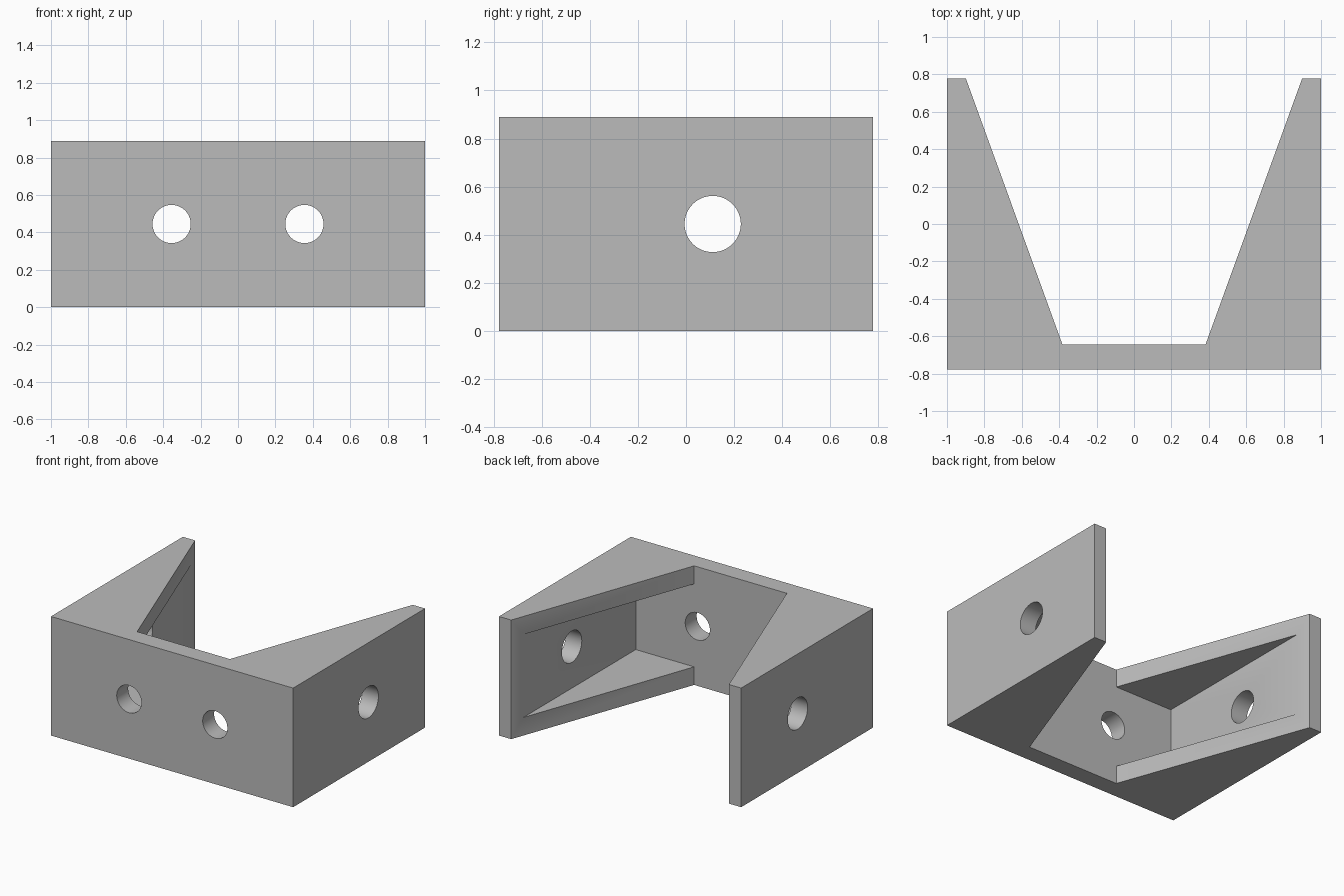
import bpy, bmesh, math
from mathutils import Matrix

if "Cube" in bpy.data.objects:
    bpy.data.objects.remove(bpy.data.objects["Cube"], do_unlink=True)

HEIGHT, HALF_DEPTH, WALL = 0.889, 0.778, 0.135
INNER_FRONT = -HALF_DEPTH + WALL

grey = bpy.data.materials.new("plain grey")
grey.use_nodes = True
colour = (0.5, 0.5, 0.5, 1)
grey.diffuse_color = colour
grey.node_tree.nodes["Principled BSDF"].inputs["Base Color"].default_value = colour


def prism(name, outline, z0, z1):
    """Extrude a flat outline from z0 to z1."""
    bm = bmesh.new()
    base = bm.faces.new([bm.verts.new((x, y, z0)) for x, y in outline])
    top = bmesh.ops.extrude_face_region(bm, geom=[base])["geom"]
    verts = [v for v in top if isinstance(v, bmesh.types.BMVert)]
    bmesh.ops.translate(bm, verts=verts, vec=(0, 0, z1 - z0))
    return finish(bm, name)


def rod(name, centre, radius, length, axis):
    """Cylinder along the x or y axis."""
    bm = bmesh.new()
    turn = Matrix.Rotation(math.pi / 2, 4, "Y" if axis == "X" else "X")
    bmesh.ops.create_cone(bm, cap_ends=True, segments=64, radius1=radius, radius2=radius,
                          depth=length, matrix=Matrix.Translation(centre) @ turn)
    return finish(bm, name)


def finish(bm, name):
    bmesh.ops.recalc_face_normals(bm, faces=bm.faces[:])
    mesh = bpy.data.meshes.new(name)
    bm.to_mesh(mesh)
    bm.free()
    mesh.materials.append(grey)
    obj = bpy.data.objects.new(name, mesh)
    bpy.context.collection.objects.link(obj)
    return obj


# Bracket body: a U outline with tapering arms
half = [(0.383, INNER_FRONT), (0.899, HALF_DEPTH), (1, HALF_DEPTH), (1, -HALF_DEPTH)]
outline = half + [(-x, y) for x, y in reversed(half)]
bracket = prism("bracket", outline, 0, HEIGHT)

# Pocket between the upper and lower flanges
w = 1 - WALL
pocket = prism("pocket_cutter", [(-w, INNER_FRONT), (w, INNER_FRONT), (w, 1), (-w, 1)],
               WALL, HEIGHT - WALL)

# Two front screw holes and one cross hole through both sides
mid = HEIGHT / 2
cutters = [pocket, rod("side_hole_cutter", (0, 0.111, mid), 0.117, 3, "X")]
for side in (-1, 1):
    cutters.append(rod("front_hole_cutter", (side * 0.355, -HALF_DEPTH, mid), 0.102, 0.6, "Y"))

bpy.context.view_layer.objects.active = bracket
for cutter in cutters:
    cutter.hide_render = True
    mod = bracket.modifiers.new("cut", "BOOLEAN")
    mod.operation, mod.solver, mod.object = "DIFFERENCE", "EXACT", cutter
    bpy.ops.object.modifier_apply(modifier=mod.name)
    bpy.data.objects.remove(cutter, do_unlink=True)

# Smooth hole walls, sharp edges elsewhere
bpy.ops.object.select_all(action="DESELECT")
bracket.select_set(True)
bpy.ops.object.shade_smooth_by_angle(angle=math.radians(30))
